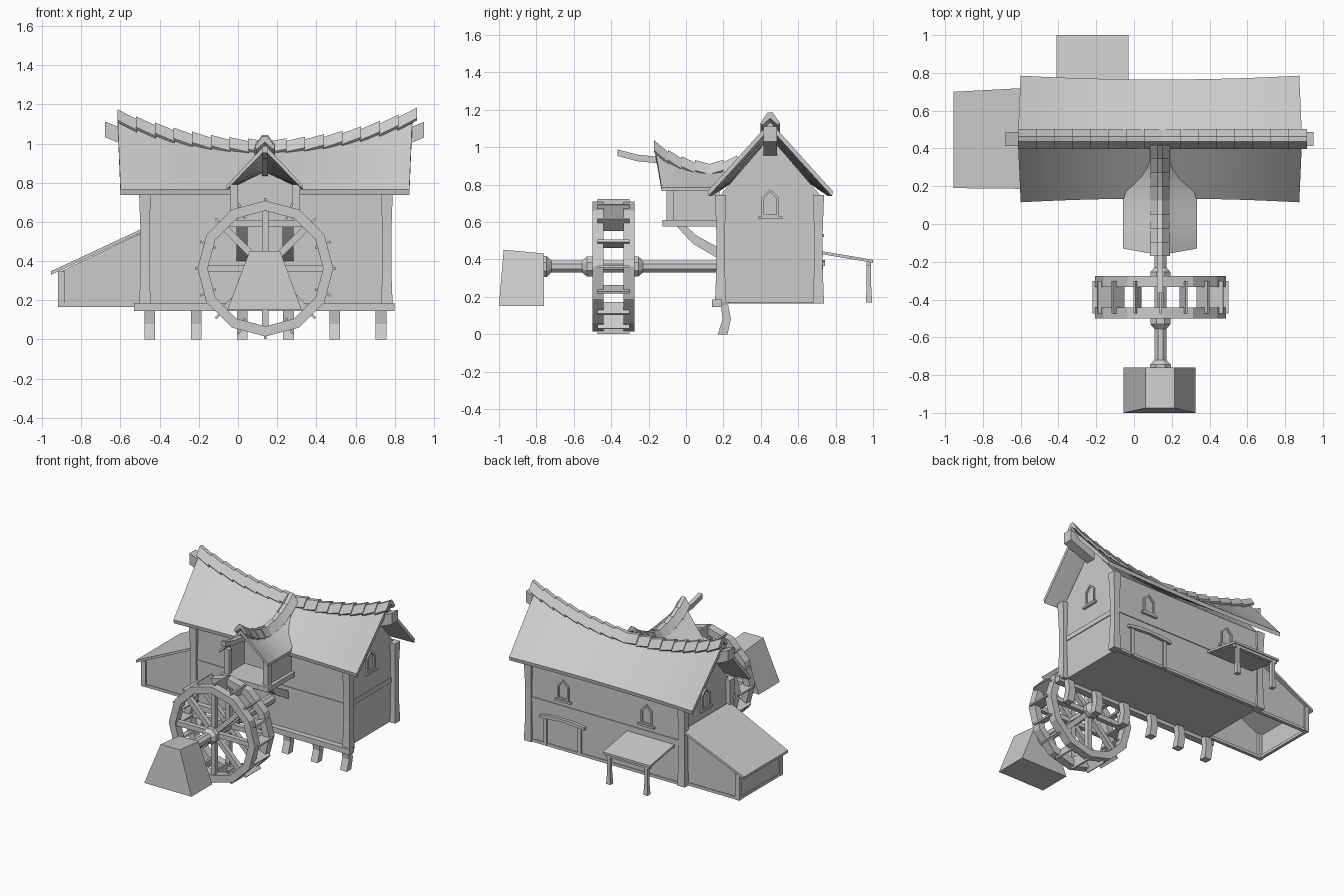
import bpy, bmesh
from math import sin, cos, pi, radians

if "Cube" in bpy.data.objects:
    bpy.data.objects.remove(bpy.data.objects["Cube"])


def loft(name, secs, closed=False, smooth=False):
    """Skin a list of equal-length point loops; closed joins last to first."""
    bm = bmesh.new()
    rows = [[bm.verts.new(p) for p in s] for s in secs]
    n, m = len(rows), len(rows[0])
    for i in range(n if closed else n - 1):
        a, b = rows[i], rows[(i + 1) % n]
        for j in range(m):
            k = (j + 1) % m
            bm.faces.new((a[j], a[k], b[k], b[j]))
    if not closed:
        bm.faces.new(rows[0][::-1])
        bm.faces.new(rows[-1])
    bmesh.ops.recalc_face_normals(bm, faces=bm.faces)
    me = bpy.data.meshes.new(name)
    bm.to_mesh(me)
    bm.free()
    ob = bpy.data.objects.new(name, me)
    bpy.context.collection.objects.link(ob)
    if smooth:
        bpy.ops.object.select_all(action='DESELECT')
        ob.select_set(True)
        bpy.context.view_layer.objects.active = ob
        bpy.ops.object.shade_smooth_by_angle(angle=radians(25))
    return ob


def rect(x0, x1, y0, y1, z):
    return [(x0, y0, z), (x1, y0, z), (x1, y1, z), (x0, y1, z)]


def box(name, x0, x1, y0, y1, z0, z1):
    return loft(name, [rect(x0, x1, y0, y1, z0), rect(x0, x1, y0, y1, z1)])


def place(axis, a, u, v):
    return (a, u, v) if axis == 'x' else (u, a, v)


def prism(name, pts, axis, a, b):
    """Extrude a vertical 2D outline along x or y."""
    return loft(name, [[place(axis, t, u, v) for u, v in pts] for t in (a, b)])


def frame(name, outer, inner, axis, a, b):
    """Ring between two outlines, with depth along the axis."""
    return loft(name, [[place(axis, a, *o), place(axis, b, *o), place(axis, b, *i), place(axis, a, *i)]
                       for o, i in zip(outer, inner)], closed=True)


def lerp(a, b, n):
    return [a + (b - a) * i / n for i in range(n + 1)]


CX, CY = 0.1375, 0.45


def ridge(x):
    return 0.985 + 0.15 * ((x - CX) / 0.75) ** 2


def dormer_ridge(y):
    return 0.885 + 0.11 * ((y - 0.12) / 0.285) ** 2


# House body, its top following the sagging roof
loft("house_body", [[(x, 0.18, 0.17), (x, 0.72, 0.17), (x, 0.72, 0.74), (x, CY, ridge(x) - 0.03), (x, 0.18, 0.74)]
                    for x in lerp(-0.47, 0.75, 12)])
box("wall_band", -0.476, 0.756, 0.174, 0.726, 0.455, 0.49)
for x in (-0.475, 0.76):
    for y in (0.185, 0.708):
        loft("corner_post", [rect(x - w, x + w, y - w, y + w, z)
                             for z, w in ((0.165, 0.03), (0.35, 0.023), (0.55, 0.023), (0.745, 0.03))])
box("front_sill_beam", -0.53, 0.80, 0.14, 0.19, 0.145, 0.185)
box("back_sill_beam", -0.47, 0.75, 0.70, 0.727, 0.165, 0.185)

# Main roof, sagging in the middle
secs = []
for x in lerp(-0.615, 0.89, 20):
    t = ((x - CX) / 0.75) ** 2
    h, e, r = 0.315 + 0.02 * t, CX + (x - CX) * 0.98, ridge(x)
    secs.append([(e, CY - h, 0.765), (x, CY, r), (e, CY + h, 0.765),
                 (e, CY + h - 0.005, 0.738), (x, CY, r - 0.035), (e, CY - h + 0.005, 0.738)])
loft("main_roof", secs, smooth=True)
loft("ridge_beam", [[(x, CY + s * 0.036, ridge(x) - 0.09 + c) for s, c in ((-1, -.04), (1, -.04), (1, .04), (-1, .04))]
                    for x in lerp(-0.68, 0.95, 14)])

# Ridge tiles: short overlapping caps
CAP = [(-.052, -.03), (-.014, .025), (.014, .025), (.052, -.03), (.042, -.042), (0, -.005), (-.042, -.042)]
N = 16
for i in range(N):
    x0, x1 = -0.615 + i * 1.525 / N, -0.61 + (i + 1) * 1.525 / N
    up0, up1 = (0.014, 0.0) if x0 < CX - 0.03 else (0.0, 0.014)
    loft("ridge_tile", [[(x, CY + u, ridge(x) + v + k) for u, v in CAP] for x, k in ((x0, up0), (x1, up1))])
for i in range(8):
    y0, y1 = -0.17 + i * 0.073, -0.092 + i * 0.073
    up0, up1 = (0.014, 0.0) if y0 < 0.08 else (0.0, 0.014)
    loft("dormer_tile", [[(CX + u, y, dormer_ridge(y) + v + k) for u, v in CAP] for y, k in ((y0, up0), (y1, up1))])

# Dormer roof, merging into the main slope
secs = []
for y in lerp(-0.165, 0.425, 14):
    k = min(1, (0.43 - y) / 0.28)
    h, r = 0.195 * k, dormer_ridge(y)
    z = r - (r - 0.785) * k
    e = y + 0.035 * max(0, (0.12 - y) / 0.285)
    secs.append([(CX - h, e, z), (CX, y, r), (CX + h, e, z), (CX + h, e, z - .02), (CX, y, r - .03), (CX - h, e, z - .02)])
loft("dormer_roof", secs, smooth=True)

# Dormer: open-fronted hoist room on brackets
box("dormer_floor", -0.055, 0.33, -0.125, 0.18, 0.575, 0.61)
for s in (-1, 1):
    a, b = sorted((CX + s * 0.155, CX + s * 0.168))
    box("dormer_side_wall", a, b, -0.09, 0.18, 0.61, 0.79)
    a, b = sorted((CX + s * 0.138, CX + s * 0.178))
    box("dormer_post", a, b, -0.105, -0.068, 0.61, 0.79)
    a, b = sorted((CX + s * 0.09, CX + s * 0.145))
    prism("dormer_bracket", [(-.05, .578), (0, .578), (.06, .525), (.18, .46), (.18, .40), (.035, .485)], 'x', a, b)
prism("dormer_back_wall", [(-.03, .6), (.305, .6), (.305, .775), (CX, .86), (-.03, .775)], 'y', 0.10, 0.115)
loft("hoist_beam", [rect(CX - .016, CX + .016, 0, 0, 0)] and
     [[(CX - .016, y, z), (CX + .016, y, z), (CX + .016, y, z + .035), (CX - .016, y, z + .035)]
      for y, z in ((-.365, .953), (-.26, .925), (-.16, .915), (0, .85), (.12, .83))])

# Bent stilts under the front edge
for i in range(6):
    x = -0.45 + i * 0.236
    prism("stilt", [(.185, .16), (.225, .16), (.24, .08), (.222, 0), (.17, 0), (.196, .08)], 'x', x - .027, x + .027)

# Side lean-to with no floor
shed = prism("lean_to", [(-.91, .17), (-.47, .17), (-.47, .555), (-.91, .345)], 'y', 0.21, 0.69)
bm = bmesh.new()
bm.from_mesh(shed.data)
bmesh.ops.delete(bm, geom=[f for f in bm.faces if f.calc_center_median().z < 0.18], context='FACES')
bm.to_mesh(shed.data)
bm.free()
loft("lean_to_roof", [[(x, y0, z), (x, y1, z), (x, y1, z + .018), (x, y0, z + .018)]
                      for x, y0, y1, z in ((-.955, .19, .70, .33), (-.48, .185, .725, .552))])
for y in (0.2, 0.67):
    box("lean_to_post", -0.92, -0.885, y, y + 0.03, 0.165, 0.35)
    box("lean_to_rail", -0.9, -0.48, y + 0.003, y + 0.027, 0.165, 0.185)
box("lean_to_end_rail", -0.917, -0.895, 0.21, 0.69, 0.165, 0.185)

# Back awning on two posts
loft("awning", [[(-.41, y, z), (-.03, y, z), (-.03, y, z + .016), (-.41, y, z + .016)] for y, z in ((.715, .43), (1.0, .382))])
box("awning_beam", -0.40, -0.04, 0.965, 0.99, 0.365, 0.39)
for x in (-0.37, -0.07):
    loft("awning_post", [rect(x - w, x + w, .978 - w, .978 + w, z) for z, w in ((.17, .017), (.26, .012), (.375, .012))])


# Windows with peaked frames and sills
def peaked(c, z, w, h):
    return [(c - w, z), (c + w, z), (c + w, z + h * 0.7), (c, z + h), (c - w, z + h * 0.7)]


for axis, c, z, a, b in (('x', CY, .63, .745, .76), ('x', CY, .63, -.48, -.465),
                         ('y', .48, .535, .715, .73), ('y', -.19, .535, .715, .73)):
    frame("window_frame", peaked(c, z, .046, .145), peaked(c, z + .012, .034, .118), axis, a, b)
    m = (a + b) / 2
    prism("window_sill", [(c - .065, z - .015), (c + .065, z - .015), (c + .065, z), (c - .065, z)], axis, m - .014, m + .014)

# Back door with curved lintel
prism("door_lintel", [(.30, .365), (.48, .378), (.66, .365), (.66, .385), (.57, .398), (.39, .398), (.30, .385)], 'y', .71, .742)
for x in (0.335, 0.61):
    box("door_jamb", x, x + 0.025, 0.71, 0.732, 0.17, 0.38)

# Water wheel
WX, WZ, WY = 0.14, 0.362, -0.388


def ngon(r, n, off=0.0):
    return [(WX + r * cos(2 * pi * i / n + off), WZ + r * sin(2 * pi * i / n + off)) for i in range(n)]


def radial(name, ang, r0, r1, w, y0, y1):
    c, s = cos(ang), sin(ang)
    pts = [(r0, -w), (r1, -w), (r1, w), (r0, w)]
    prism(name, [(WX + r * c - t * s, WZ + r * s + t * c) for r, t in pts], 'y', y0, y1)


for s in (-1, 1):
    y0, y1 = sorted((WY + s * 0.054, WY + s * 0.113))
    frame("wheel_rim", ngon(0.347, 12), ngon(0.295, 12), 'y', y0, y1)
    for i in range(8):
        radial("wheel_spoke", i * pi / 4, 0.02, 0.305, 0.017, y0 + 0.012, y1 - 0.012)
for i in range(16):
    radial("wheel_paddle", i * pi / 8, 0.275, 0.36, 0.006, WY - 0.085, WY + 0.085)

# Octagonal axle with collars
AXLE = [(-.78, .06), (-.745, .06), (-.72, .035), (-.555, .035), (-.53, .058), (-.495, .058), (-.48, .035),
        (-.295, .035), (-.28, .058), (-.255, .058), (-.23, .035), (.185, .035)]
loft("axle", [[(u, y, v) for u, v in ngon(r, 8, pi / 8)] for y, r in AXLE])

# Tapered bearing block
loft("bearing_block", [rect(-.055, .325, -1.0, -.76, .15),
                       [(.06, -.975, .452), (.215, -.975, .452), (.215, -.76, .432), (.06, -.76, .432)]])
